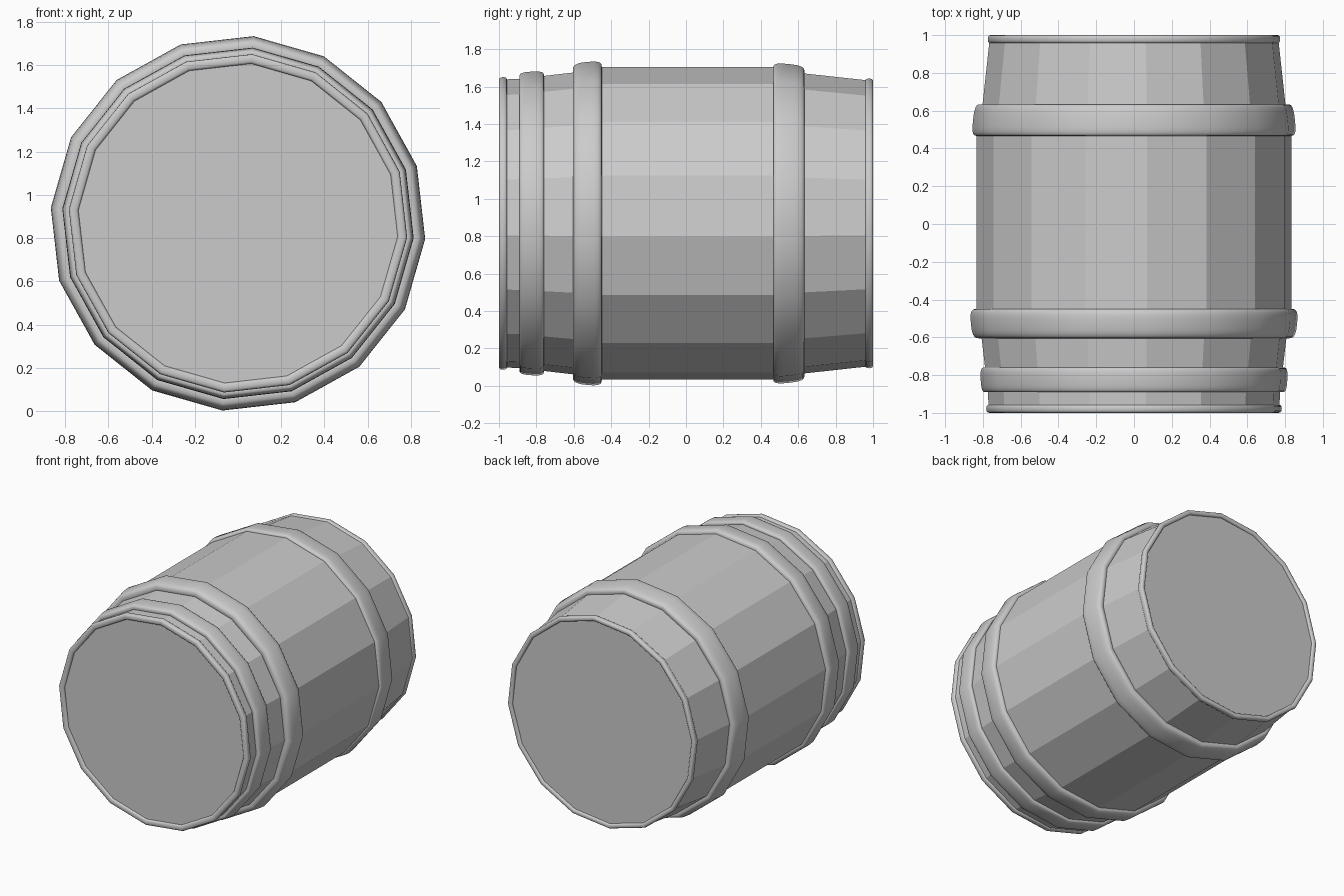
import bpy, bmesh, math

if "Cube" in bpy.data.objects:
    bpy.data.objects.remove(bpy.data.objects["Cube"], do_unlink=True)

SIDES = 16
CENTRE_Z = 0.868
TURN = math.radians(4.75)   # slight roll of the barrel about its long axis

grey = bpy.data.materials.new("plain grey")
grey.use_nodes = True
COLOUR = (0.6, 0.6, 0.6, 1)
grey.diffuse_color = COLOUR
grey.node_tree.nodes["Principled BSDF"].inputs["Base Color"].default_value = COLOUR


def lathe(name, profile, smooth, closed):
    """Spin (y, radius) points round the long axis; open profiles get end caps."""
    bm = bmesh.new()
    rings = []
    for y, r in profile:
        ring = []
        for i in range(SIDES):
            a = TURN + math.tau * i / SIDES
            ring.append(bm.verts.new((r * math.sin(a), y, CENTRE_Z + r * math.cos(a))))
        rings.append(ring)
    pairs = list(zip(rings, rings[1:]))
    if closed:
        pairs.append((rings[-1], rings[0]))
    for a, b in pairs:
        for i in range(SIDES):
            j = (i + 1) % SIDES
            bm.faces.new((a[i], a[j], b[j], b[i])).smooth = smooth
    if not closed:
        bm.faces.new(rings[0])
        bm.faces.new(rings[-1])
    bmesh.ops.recalc_face_normals(bm, faces=bm.faces)
    mesh = bpy.data.meshes.new(name)
    bm.to_mesh(mesh)
    bm.free()
    mesh.materials.append(grey)
    obj = bpy.data.objects.new(name, mesh)
    bpy.context.collection.objects.link(obj)
    return obj


def hoop(name, y0, r0, y1, r1, height, steps=12):
    """Flattened dome section sitting on the staves, sunk a little into them."""
    mid, half = (y0 + y1) / 2, (y1 - y0) / 2
    points = [(y0, r0 - 0.03)]
    for k in range(steps + 1):
        t = math.pi * k / steps
        c, s = math.cos(t), max(math.sin(t), 0)
        across = -math.copysign(abs(c) ** 0.7, c)
        base = r0 + (r1 - r0) * (across + 1) / 2
        points.append((mid + half * across, base + height * s ** 0.7))
    points.append((y1, r1 - 0.03))
    return lathe(name, points, True, True)


def rim(name, y, r, width, depth, steps=16):
    """Rounded ring edging one end."""
    points = []
    for k in range(steps):
        t = math.tau * k / steps
        c, s = math.cos(t), math.sin(t)
        points.append((y + depth / 2 * math.copysign(abs(c) ** 0.7, c),
                       r - width / 2 + width / 2 * math.copysign(abs(s) ** 0.7, s)))
    return lathe(name, points, True, True)


# Staves with flat end lids
lathe("barrel_body", [(-0.985, 0.772), (-0.89, 0.776), (-0.6, 0.81), (-0.53, 0.838),
                      (0.55, 0.838), (0.63, 0.805), (0.985, 0.766)], False, False)

# Hoops and end rims
hoop("front_small_hoop", -0.89, 0.79, -0.76, 0.797, 0.021)
hoop("front_large_hoop", -0.605, 0.825, -0.45, 0.84, 0.034)
hoop("back_large_hoop", 0.467, 0.838, 0.633, 0.82, 0.026)
rim("front_rim", -0.978, 0.785, 0.045, 0.044)
rim("back_rim", 0.979, 0.777, 0.036, 0.042)
